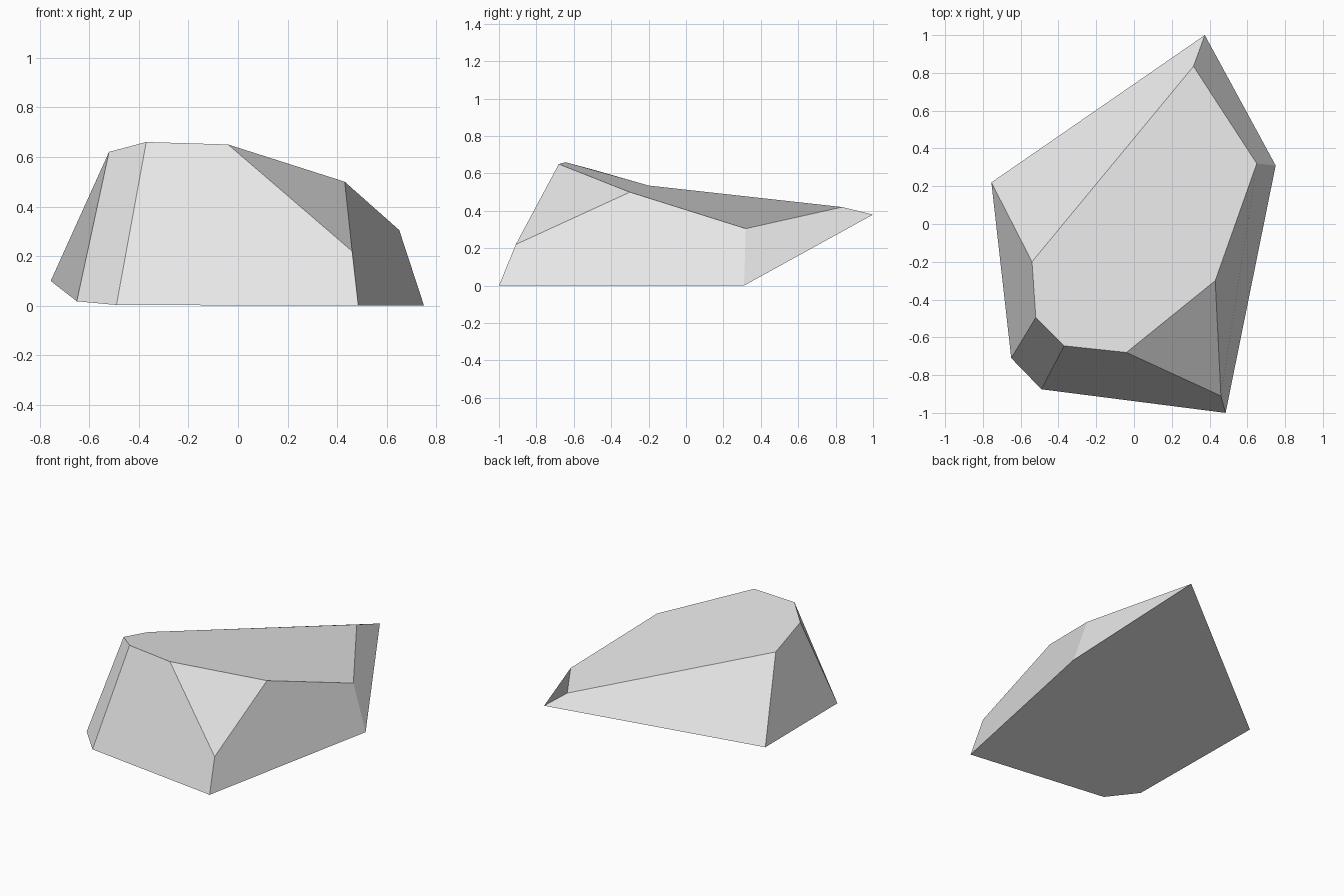
import bpy
import bmesh

default = bpy.data.objects.get("Cube")
if default:
    bpy.data.objects.remove(default, do_unlink=True)

# Plain light grey stone
stone = bpy.data.materials.new("light_grey_stone")
stone.use_nodes = True
grey = (0.8, 0.8, 0.8, 1.0)
stone.diffuse_color = grey
stone.node_tree.nodes["Principled BSDF"].inputs["Base Color"].default_value = grey

# Corners of the boulder, named by where they sit
corners = {
    "back_tip": (0.375, 1.0, 0.38),
    "crown_back": (0.315, 0.835, 0.42),
    "crown_left": (0.65, 0.32, 0.305),
    "crown_front_left": (0.43, -0.30, 0.50),
    "crown_front": (-0.04, -0.68, 0.65),
    "crown_peak": (-0.37, -0.645, 0.66),
    "crown_front_right": (-0.52, -0.495, 0.62),
    "crown_right": (-0.54, -0.20, 0.535),
    "chip_low": (0.46, -0.91, 0.22),
    "base_left": (0.75, 0.31, 0.0),
    "base_front_left": (0.485, -1.0, 0.0),
    "base_front": (-0.49, -0.875, 0.003),
    "base_front_right": (-0.65, -0.71, 0.018),
    "base_right": (-0.755, 0.22, 0.10),
}

# Flat cut facets
facets = [
    # crown
    "crown_back crown_right crown_front_right crown_peak crown_front crown_front_left crown_left",
    # sides, running round from the back
    "back_tip crown_back crown_left base_left",
    "base_left crown_left crown_front_left chip_low base_front_left",
    "crown_front_left crown_front chip_low",
    "crown_front crown_peak base_front base_front_left chip_low",
    "crown_peak crown_front_right base_front_right base_front",
    "crown_front_right crown_right base_right base_front_right",
    "crown_right crown_back back_tip base_right",
    # underside
    "base_left base_front_left base_front base_front_right base_right back_tip",
]

bm = bmesh.new()
verts = {name: bm.verts.new(co) for name, co in corners.items()}
for facet in facets:
    bm.faces.new([verts[name] for name in facet.split()])
bmesh.ops.recalc_face_normals(bm, faces=bm.faces)

mesh = bpy.data.meshes.new("boulder")
bm.to_mesh(mesh)
bm.free()
mesh.materials.append(stone)
bpy.context.collection.objects.link(bpy.data.objects.new("boulder", mesh))
